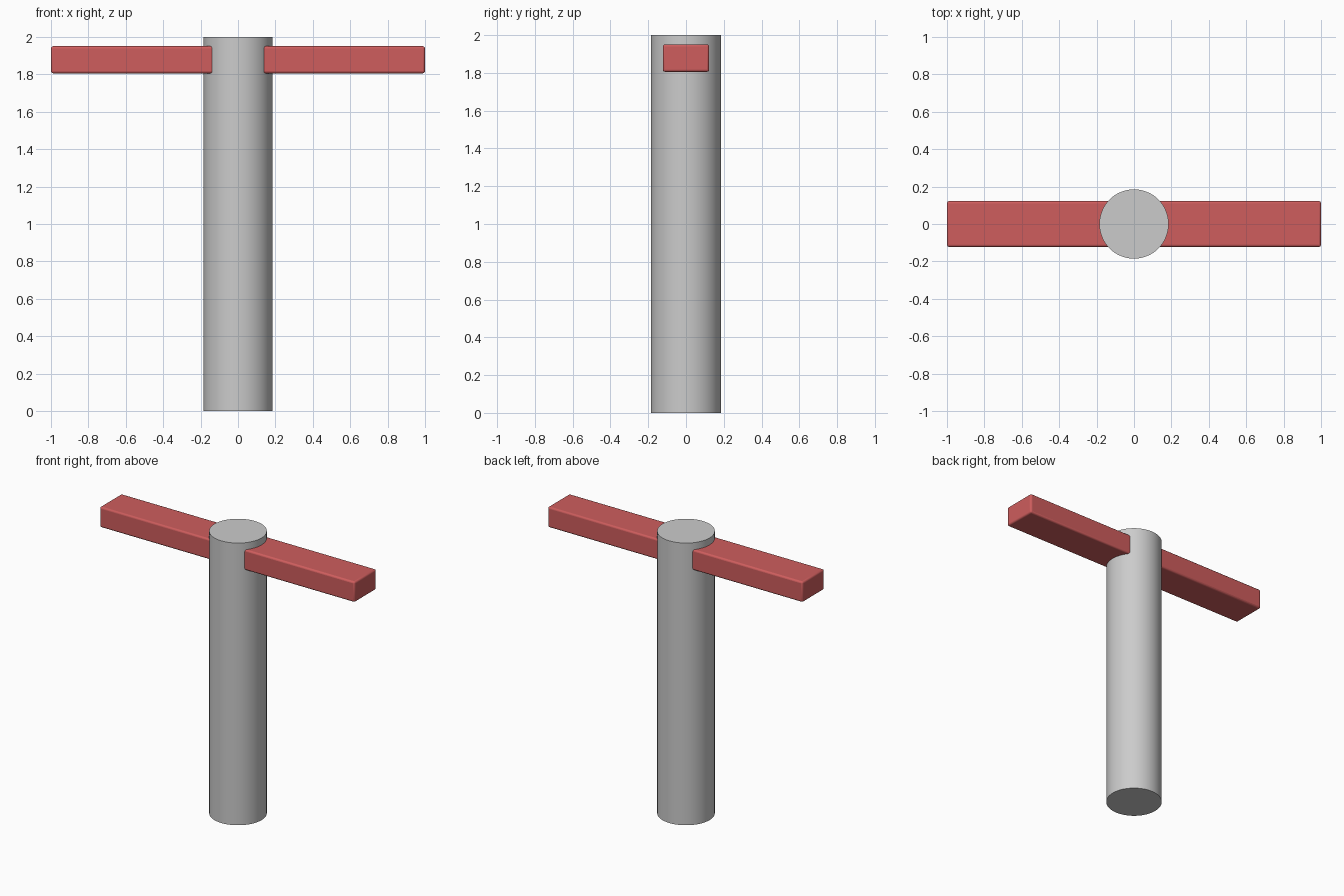
import bpy

if "Cube" in bpy.data.objects:
    bpy.data.objects.remove(bpy.data.objects["Cube"])


def bevel(obj, width, segments):
    mod = obj.modifiers.new("Rounded edges", "BEVEL")
    mod.width = width
    mod.segments = segments
    mod.limit_method = "ANGLE"
    mod.angle_limit = 0.7


# Upright round post
bpy.ops.mesh.primitive_cylinder_add(vertices=96, radius=0.185, depth=2.0, location=(0, 0, 1.0))
post = bpy.context.object
post.name = "post"
bpy.ops.object.shade_smooth_by_angle()

# Crossbar running through the post near the top
bpy.ops.mesh.primitive_cube_add(size=1, location=(0, 0, 1.878))
bar = bpy.context.object
bar.name = "crossbar"
bar.scale = (2.0, 0.245, 0.145)
bpy.ops.object.transform_apply(location=False, rotation=False, scale=True)
bpy.ops.object.shade_smooth_by_angle()
bevel(bar, 0.012, 3)

# Red paint
red = bpy.data.materials.new("red")
red.diffuse_color = (0.62, 0.11, 0.11, 1)
red.use_nodes = True
red.node_tree.nodes["Principled BSDF"].inputs["Base Color"].default_value = red.diffuse_color
bar.data.materials.append(red)
